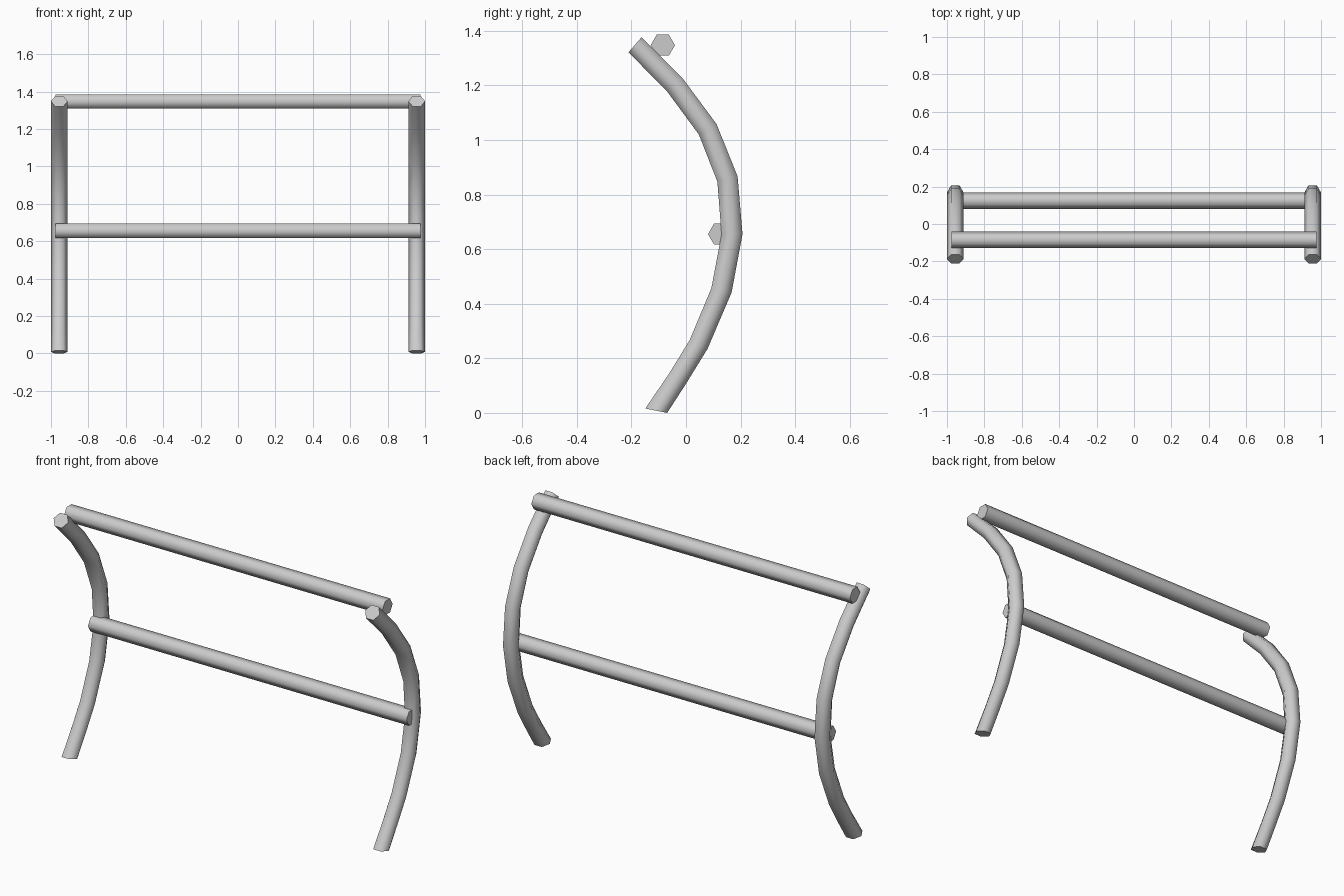
import bpy, bmesh, math
from mathutils import Vector

if "Cube" in bpy.data.objects:
    bpy.data.objects.remove(bpy.data.objects["Cube"])

R = 0.0445   # tube radius (six-sided)


def tube(name, rings):
    """Skin a list of six-point rings, smooth sides and flat end caps."""
    bm = bmesh.new()
    loops = [[bm.verts.new(p) for p in ring] for ring in rings]
    for a, b in zip(loops, loops[1:]):
        for i in range(6):
            j = (i + 1) % 6
            bm.faces.new((a[i], a[j], b[j], b[i])).smooth = True
    bm.faces.new(loops[0])
    bm.faces.new(loops[-1])
    bmesh.ops.recalc_face_normals(bm, faces=bm.faces)
    mesh = bpy.data.meshes.new(name)
    bm.to_mesh(mesh)
    bm.free()
    obj = bpy.data.objects.new(name, mesh)
    bpy.context.collection.objects.link(obj)
    return obj


def ring(center, u, v):
    """Hexagon with corners along u and flats along v."""
    angles = [math.radians(60 * i) for i in range(6)]
    k = 1 / math.sin(math.radians(60))
    return [center + u * math.cos(a) + v * (math.sin(a) * k) for a in angles]


# Curved post side profile: front and back edge points (y, z) at each bend
profile = [
    ((-0.149, 0.016), (-0.069, 0.0)),
    ((-0.060, 0.147), (0.001, 0.108)),
    ((0.013, 0.266), (0.079, 0.235)),
    ((0.093, 0.457), (0.167, 0.441)),
    ((0.130, 0.654), (0.207, 0.655)),
    ((0.115, 0.847), (0.189, 0.866)),
    ((0.047, 1.020), (0.112, 1.058)),
    ((-0.071, 1.180), (-0.014, 1.228)),
    ((-0.211, 1.321), (-0.163, 1.376)),
]

# Left and right posts
for side, x in (("left", -0.9555), ("right", 0.9555)):
    rings = []
    for front, back in profile:
        f, b = Vector((x, *front)), Vector((x, *back))
        rings.append(ring((f + b) / 2, Vector((R, 0, 0)), (b - f) / 2))
    tube(side + "_post", rings)

# Straight crossbars
for name, y, z in (("top_rail", -0.085, 1.347), ("middle_rail", 0.125, 0.655)):
    tube(name, [ring(Vector((x, y, z)), Vector((0, R, 0)), Vector((0, 0, R * 0.866)))
                for x in (-0.977, 0.977)])
